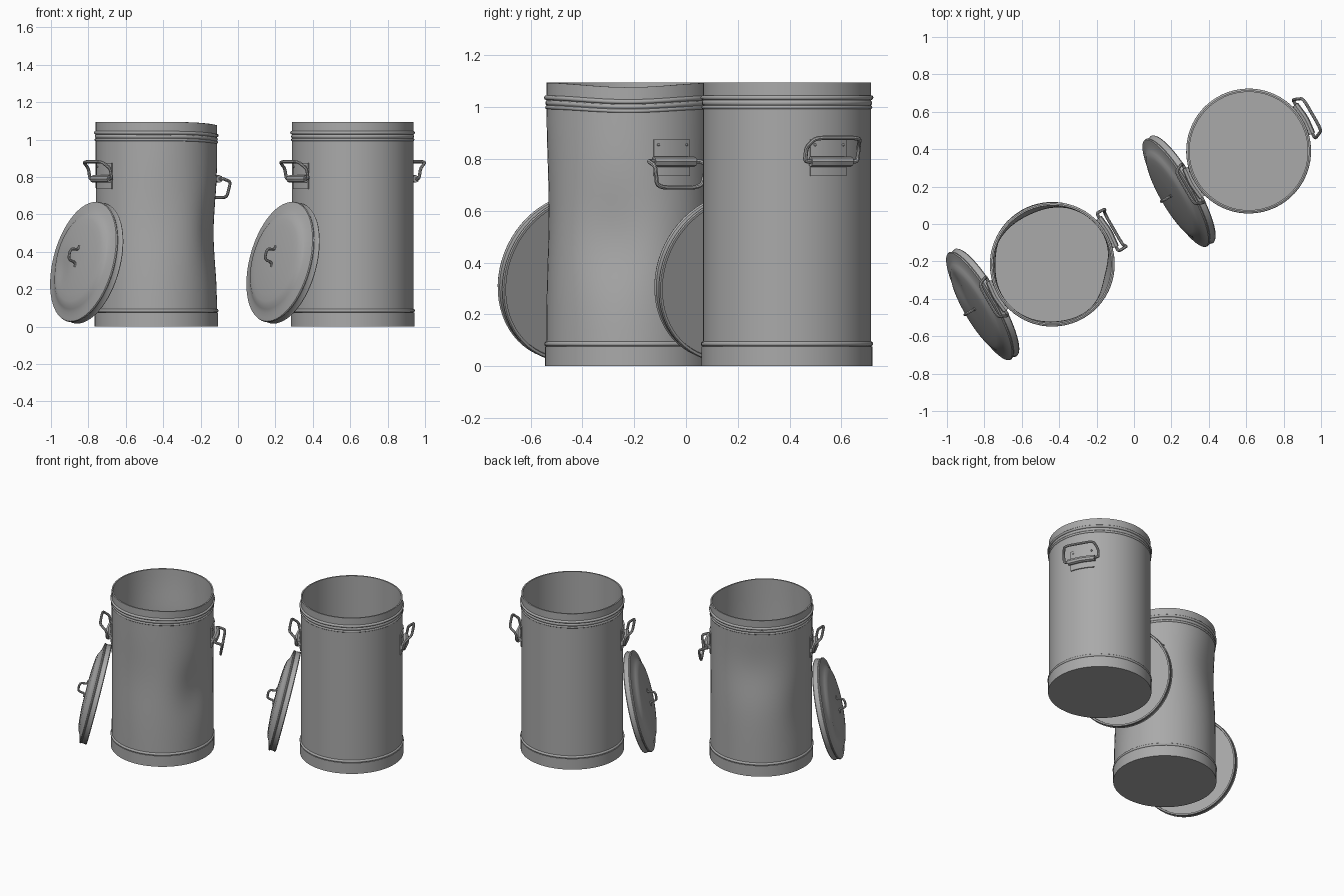
import bpy, bmesh, math
from mathutils import Matrix, Vector

if "Cube" in bpy.data.objects:
    bpy.data.objects.remove(bpy.data.objects["Cube"])

steel = bpy.data.materials.new("galvanised_grey")
steel.diffuse_color = (0.4, 0.4, 0.4, 1)
steel.use_nodes = True
steel.node_tree.nodes["Principled BSDF"].inputs["Base Color"].default_value = steel.diffuse_color
SEG = 64


def finish(bm, name, matrix, warp=None):
    bmesh.ops.remove_doubles(bm, verts=bm.verts, dist=1e-5)
    if warp:
        for v in bm.verts:
            warp(v.co)
    bmesh.ops.recalc_face_normals(bm, faces=bm.faces)
    me = bpy.data.meshes.new(name)
    bm.to_mesh(me)
    bm.free()
    me.materials.append(steel)
    ob = bpy.data.objects.new(name, me)
    bpy.context.collection.objects.link(ob)
    ob.matrix_world = matrix
    bpy.ops.object.select_all(action='DESELECT')
    bpy.context.view_layer.objects.active = ob
    ob.select_set(True)
    bpy.ops.object.shade_smooth_by_angle(angle=math.radians(40))
    return ob


def lathe(name, profile, matrix, warp=None):
    """Spin (radius, z) points round the z axis."""
    bm = bmesh.new()
    vs = [bm.verts.new((r, 0, z)) for r, z in profile]
    es = [bm.edges.new(p) for p in zip(vs, vs[1:])]
    bmesh.ops.spin(bm, geom=vs + es, axis=(0, 0, 1), cent=(0, 0, 0),
                   angle=math.tau, steps=SEG)
    return finish(bm, name, matrix, warp)


def wire(name, points, radius, matrix, corner=0.3):
    """Round rod along a path with softened corners."""
    pts = [Vector(p) for p in points]
    path = [pts[0]]
    for a, b, c in zip(pts, pts[1:], pts[2:]):
        p, q = b.lerp(a, corner), b.lerp(c, corner)
        for i in range(5):
            t = i / 4
            path.append(p.lerp(b, t).lerp(b.lerp(q, t), t))
    path.append(pts[-1])
    cu = bpy.data.curves.new(name, 'CURVE')
    cu.dimensions = '3D'
    cu.bevel_depth = radius
    cu.bevel_resolution = 2
    cu.use_fill_caps = True
    sp = cu.splines.new('POLY')
    sp.points.add(len(path) - 1)
    for s, p in zip(sp.points, path):
        s.co = (*p, 1)
    tmp = bpy.data.objects.new(name, cu)
    bm = bmesh.new()
    bpy.context.collection.objects.link(tmp)
    bpy.context.view_layer.update()
    bm.from_mesh(tmp.to_mesh())
    bpy.data.objects.remove(tmp)
    return finish(bm, name, matrix)


def plate(name, z0, z1, half, matrix):
    """Curved sheet riveted to the wall."""
    bm = bmesh.new()
    n = 8
    for r in (0.324, 0.332):
        rows = [[bm.verts.new((r * math.cos(a), r * math.sin(a), z))
                 for a in (half * (2 * i / n - 1) / 0.327 for i in range(n + 1))]
                for z in (z0, z1)]
        for i in range(n):
            bm.faces.new((rows[0][i], rows[0][i + 1], rows[1][i + 1], rows[1][i]))
    bmesh.ops.bridge_loops(bm, edges=[e for e in bm.edges if e.is_boundary])
    finish(bm, name, matrix)
    # Rivets in the upper corners
    for s in (-1, 1):
        a = s * (half - 0.018) / 0.327
        m = matrix @ Matrix.Rotation(a, 4, 'Z') @ Matrix.Translation((0.331, 0, z1 - 0.02))
        bm = bmesh.new()
        bmesh.ops.create_uvsphere(bm, u_segments=8, v_segments=6, radius=0.006)
        finish(bm, "rivet", m)


def bead(z, r, h, out):
    return [(r, z - h)] + [(r + out * math.sin(math.pi * i / 6),
                            z - h * math.cos(math.pi * i / 6)) for i in range(1, 6)] + [(r, z + h)]


def dent_can(co):
    """Push soft dents into the wall and sag the rim."""
    ang, z = math.atan2(co.y, co.x), co.z
    r = math.hypot(co.x, co.y)
    if r < 0.3:
        return
    k = 1
    for a0, z0, wa, wz, depth in ((-0.75, 0.5, 0.45, 0.2, 0.03), (1.5, 0.75, 0.6, 0.22, 0.025),
                                  (2.6, 0.4, 0.4, 0.2, 0.012), (-2.0, 0.6, 0.5, 0.25, 0.01)):
        d = (ang - a0 + math.pi) % math.tau - math.pi
        k -= depth / r * math.exp(-(d / wa) ** 2 - ((z - z0) / wz) ** 2)
    co.x *= k
    co.y *= k
    d = ang + 0.55
    co.z -= 0.018 * math.exp(-(d / 0.7) ** 2) * max(0, (z - 0.6) / 0.5)


def dent_lid(co):
    d = (co.x + 0.05) ** 2 + (co.y - 0.16) ** 2
    if co.z > 0.045:
        co.z -= 0.016 * math.exp(-d / 0.008)


def side_handle(matrix, drop):
    plate("handle_plate", 0.735, 0.875, 0.08, matrix)
    # Rolled sleeve that holds the loop
    wire("handle_sleeve", [(0.338, -0.09, 0.79), (0.348, 0, 0.79), (0.338, 0.09, 0.79)],
         0.02, matrix)
    end = (0.378, 0.69) if drop else (0.393, 0.882)
    mid = (0.392, 0.775) if drop else (0.352, 0.845)
    half = [(0.342, 0.08, 0.79), (0.342, 0.117, 0.792), (mid[0], 0.116, mid[1]),
            (end[0], 0.098, end[1])]
    wire("handle_loop", half + [(x, -y, z) for x, y, z in reversed(half)], 0.0085, matrix, 0.25)


def trash_can(x, y, dented):
    base = Matrix.Translation((x, y, 0)) @ Matrix.Rotation(math.radians(30), 4, 'Z')
    # Body: foot band, wall, beads, collar, then inner wall and floor
    prof = [(0, 0), (0.33, 0), (0.33, 0.076)] + bead(0.086, 0.325, 0.009, 0.008)
    prof += [(0.325, 0.1 + 0.04 * i) for i in range(1, 22)]
    prof += bead(1.0, 0.325, 0.007, 0.005) + bead(1.017, 0.326, 0.007, 0.003)
    prof += bead(1.037, 0.325, 0.009, 0.009)
    prof += [(0.325, 1.095), (0.316, 1.095)]
    prof += [(0.316, 1.05 - 0.05 * i) for i in range(21)] + [(0.316, 0.02), (0, 0.02)]
    lathe("can_body", prof, base, dent_can if dented else None)

    # Handles on both sides
    side_handle(base, dented)
    side_handle(base @ Matrix.Rotation(math.pi, 4, 'Z'), False)

    # Lid leaning on the wall
    tilt = math.radians(13.5)
    lid = base @ Matrix.Translation((-0.407, 0, 0.337)) @ Matrix.Rotation(tilt - math.pi / 2, 4, 'Y')
    prof = [(0, 0.012), (0.315, 0.012), (0.317, 0), (0.327, 0), (0.331, 0.005), (0.327, 0.011),
            (0.326, 0.034), (0.331, 0.04), (0.328, 0.046), (0.31, 0.05), (0.285, 0.055),
            (0.265, 0.064), (0.25, 0.073), (0.225, 0.079), (0.19, 0.083), (0.15, 0.086),
            (0.1, 0.089), (0.05, 0.09), (0, 0.09)]
    lathe("lid", prof, lid, dent_lid if dented else None)
    grip = [(0.068, 0.088), (0.045, 0.092), (0.04, 0.138), (-0.02, 0.138),
            (-0.025, 0.092), (-0.05, 0.088)]
    wire("lid_handle", [(a + 0.01, 0, b) for a, b in grip], 0.0075, lid, 0.4)


trash_can(0.613, 0.39, False)
trash_can(-0.437, -0.215, True)
